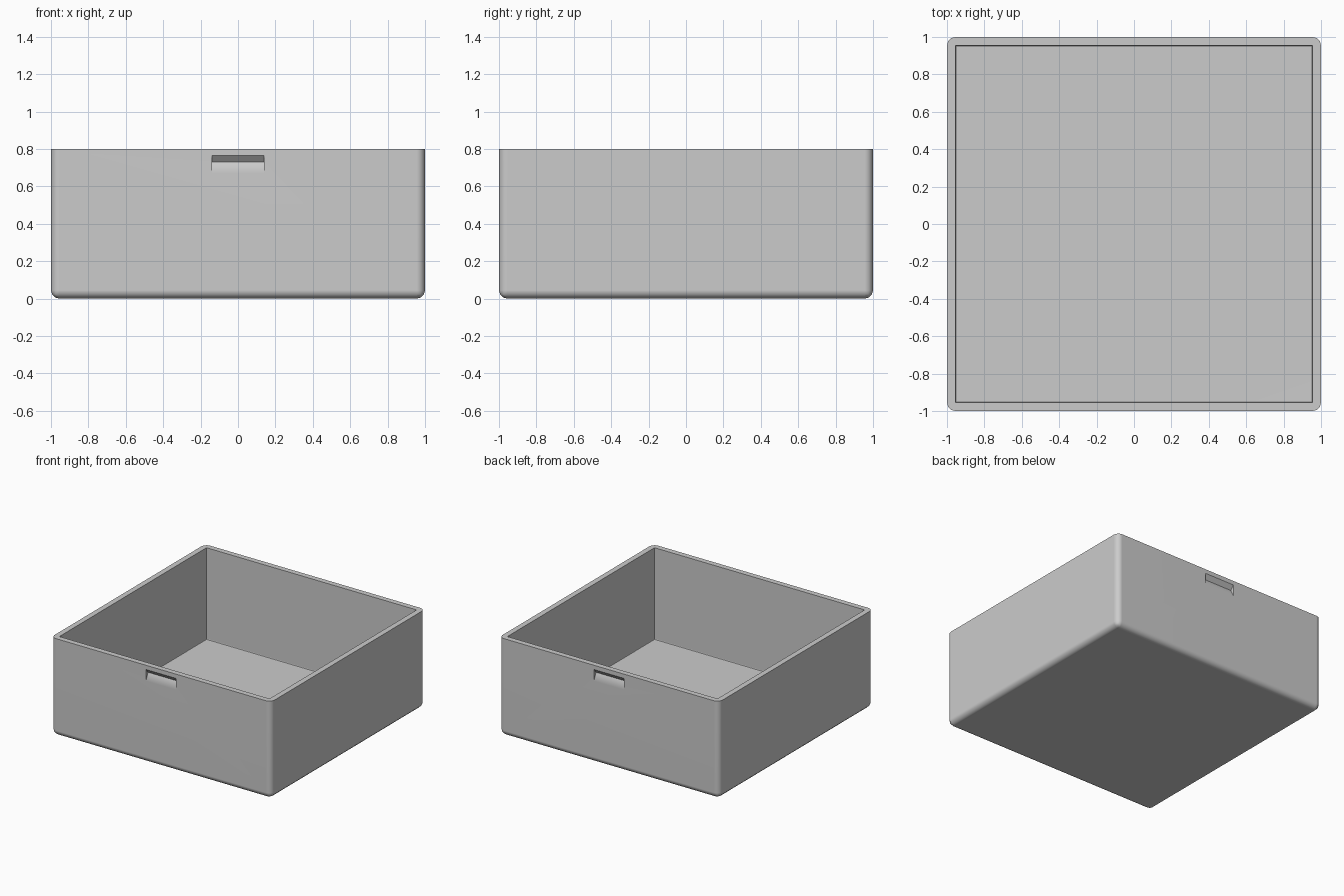
import bpy, bmesh
from mathutils import Matrix

cube = bpy.data.objects.get("Cube")
if cube:
    bpy.data.objects.remove(cube, do_unlink=True)

HEIGHT, WALL, FLOOR, RADIUS = 0.8, 0.045, 0.045, 0.045

grey = bpy.data.materials.new("light_grey")
grey.use_nodes = True
colour = (0.6, 0.6, 0.6, 1)
grey.diffuse_color = colour
grey.node_tree.nodes["Principled BSDF"].inputs["Base Color"].default_value = colour


def add_object(name, bm):
    bmesh.ops.recalc_face_normals(bm, faces=bm.faces)
    mesh = bpy.data.meshes.new(name)
    bm.to_mesh(mesh)
    bm.free()
    mesh.materials.append(grey)
    obj = bpy.data.objects.new(name, mesh)
    bpy.context.collection.objects.link(obj)
    return obj


def rounded_block(name, half, bottom, top, radius, segments, round_uprights):
    """Block with rounded bottom edges and, if asked, rounded upright edges."""
    bm = bmesh.new()
    bmesh.ops.create_cube(bm, size=1, matrix=Matrix.Translation((0, 0, (bottom + top) / 2))
                          @ Matrix.Diagonal((2 * half, 2 * half, top - bottom, 1)))
    middle = (bottom + top) / 2
    edges = []
    for e in bm.edges:
        above = sum(v.co.z > middle for v in e.verts)
        if above == 0 or (above == 1 and round_uprights):
            edges.append(e)
    bmesh.ops.bevel(bm, geom=edges, offset=radius, segments=segments,
                    profile=0.5, affect='EDGES')
    return add_object(name, bm)


def grip_cutter(name, side):
    """Wedge that cuts a finger grip with a sloping overhang."""
    depth, half, out = 0.03, 0.138, 0.02
    profile = [(1 + out, 0.765), (1, 0.765), (1 - depth, 0.73), (1, 0.67), (1 + out, 0.67)]
    bm = bmesh.new()
    ends = [[bm.verts.new((x, side * y, z)) for y, z in profile] for x in (-half, half)]
    for end in ends:
        bm.faces.new(end)
    for i in range(len(profile)):
        j = (i + 1) % len(profile)
        bm.faces.new((ends[0][i], ends[0][j], ends[1][j], ends[1][i]))
    return add_object(name, bm)


# Outer shell
box = rounded_block("storage_box", 1, 0, HEIGHT, RADIUS, 3, True)

# Hollow inside and the two finger grips, front and back
cutters = [rounded_block("inside_cutter", 1 - WALL, FLOOR, HEIGHT + 0.2, 0.01, 2, False),
           grip_cutter("front_grip_cutter", -1),
           grip_cutter("back_grip_cutter", 1)]
bpy.context.view_layer.objects.active = box
for cutter in cutters:
    cut = box.modifiers.new(cutter.name, 'BOOLEAN')
    cut.operation = 'DIFFERENCE'
    cut.solver = 'EXACT'
    cut.object = cutter
    bpy.ops.object.modifier_apply(modifier=cut.name)
    bpy.data.objects.remove(cutter, do_unlink=True)

# Soft corners with crisp rim and grips
bpy.ops.object.select_all(action='DESELECT')
box.select_set(True)
bpy.ops.object.shade_smooth_by_angle(angle=0.61)
weighted = box.modifiers.new("even_shading", 'WEIGHTED_NORMAL')
weighted.keep_sharp = True
